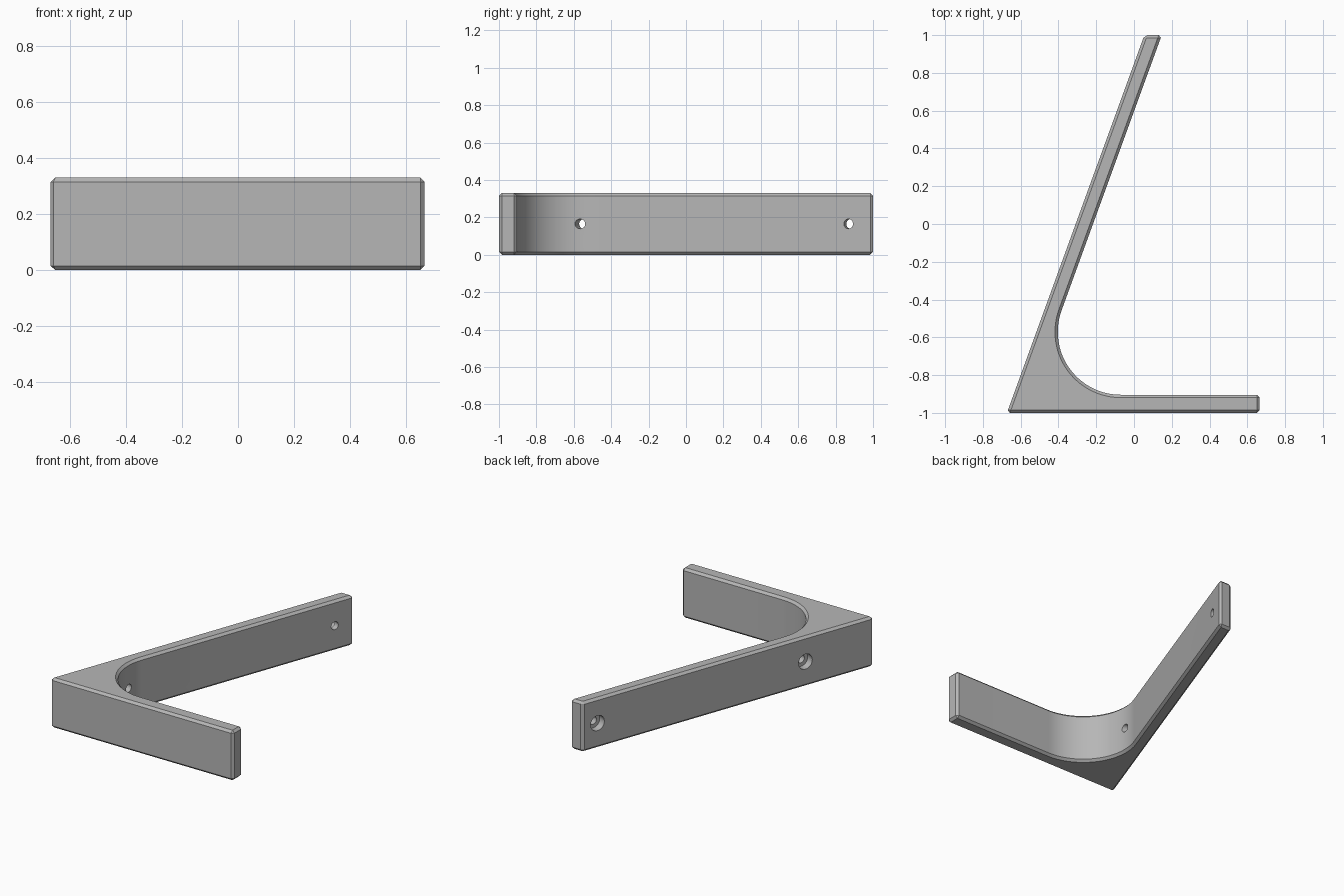
import bpy, bmesh, math
from mathutils import Vector

cube = bpy.data.objects.get("Cube")
if cube:
    bpy.data.objects.remove(cube, do_unlink=True)

HEIGHT = 0.33
CHAMFER = 0.015
RADIUS = 0.333
LEAN = math.radians(70)
arm_dir = Vector((math.cos(LEAN), math.sin(LEAN), 0))
arm_in = Vector((math.sin(LEAN), -math.cos(LEAN), 0))   # from outer face to inner face

grey = bpy.data.materials.new("grey")
grey.use_nodes = True
colour = (0.47, 0.47, 0.47, 1)
grey.diffuse_color = colour
grey.node_tree.nodes["Principled BSDF"].inputs["Base Color"].default_value = colour


def add_object(name, bm):
    bmesh.ops.recalc_face_normals(bm, faces=bm.faces)
    mesh = bpy.data.meshes.new(name)
    bm.to_mesh(mesh)
    bm.free()
    mesh.materials.append(grey)
    obj = bpy.data.objects.new(name, mesh)
    bpy.context.collection.objects.link(obj)
    return obj


# Plan outline: short leg, fillet, leaning long leg
front, back, end_x, leg_y = -1.0, 1.0, 0.665, -0.904
outer_top, inner_top = 0.055, 0.147
corner_x = outer_top - (back - front) / math.tan(LEAN)
centre_y = leg_y + RADIUS
centre_x = inner_top + (RADIUS - (back - centre_y) * math.cos(LEAN)) / math.sin(LEAN)
outline = [(corner_x, front), (end_x, front), (end_x, leg_y)]
STEPS = 36
for i in range(STEPS + 1):
    a = math.radians(270) + (LEAN - math.pi) * i / STEPS
    outline.append((centre_x + RADIUS * math.cos(a), centre_y + RADIUS * math.sin(a)))
outline += [(inner_top, back), (outer_top, back)]

# Extrude the outline and chamfer every sharp edge
bm = bmesh.new()
base = bm.faces.new([bm.verts.new((x, y, 0)) for x, y in outline])
grown = bmesh.ops.extrude_face_region(bm, geom=[base])["geom"]
bmesh.ops.translate(bm, vec=(0, 0, HEIGHT),
                    verts=[g for g in grown if isinstance(g, bmesh.types.BMVert)])
bmesh.ops.recalc_face_normals(bm, faces=bm.faces)
sharp = [e for e in bm.edges if e.calc_face_angle(0) > math.radians(30)]
bmesh.ops.bevel(bm, geom=sharp, offset=CHAMFER, offset_type='OFFSET',
                segments=1, affect='EDGES', clamp_overlap=False)
bracket = add_object("angled_bracket", bm)


# Counterbored screw holes through the long leg
def cutter(name, start, depth, radius):
    bm = bmesh.new()
    bmesh.ops.create_cone(bm, cap_ends=True, segments=40, radius1=radius,
                          radius2=radius, depth=depth)
    obj = add_object(name, bm)
    obj.rotation_mode = 'QUATERNION'
    obj.rotation_quaternion = arm_in.to_track_quat('Z', 'Y')
    obj.location = start + arm_in * depth / 2
    obj.hide_render = True
    return obj


cutters = []
corner = Vector((corner_x, front, HEIGHT / 2))
for along in (0.50, 2.02):
    spot = corner + arm_dir * along
    cutters.append(cutter("screw_hole_cutter", spot - arm_in * 0.1, 0.4, 0.026))
    cutters.append(cutter("counterbore_cutter", spot - arm_in * 0.1, 0.148, 0.05))

bpy.ops.object.select_all(action='DESELECT')
bracket.select_set(True)
bpy.context.view_layer.objects.active = bracket
for c in cutters:
    mod = bracket.modifiers.new("hole", 'BOOLEAN')
    mod.operation = 'DIFFERENCE'
    mod.solver = 'EXACT'
    mod.object = c
    bpy.ops.object.modifier_apply(modifier=mod.name)
for c in cutters:
    bpy.data.objects.remove(c, do_unlink=True)

bpy.ops.object.shade_smooth_by_angle(angle=math.radians(20))
